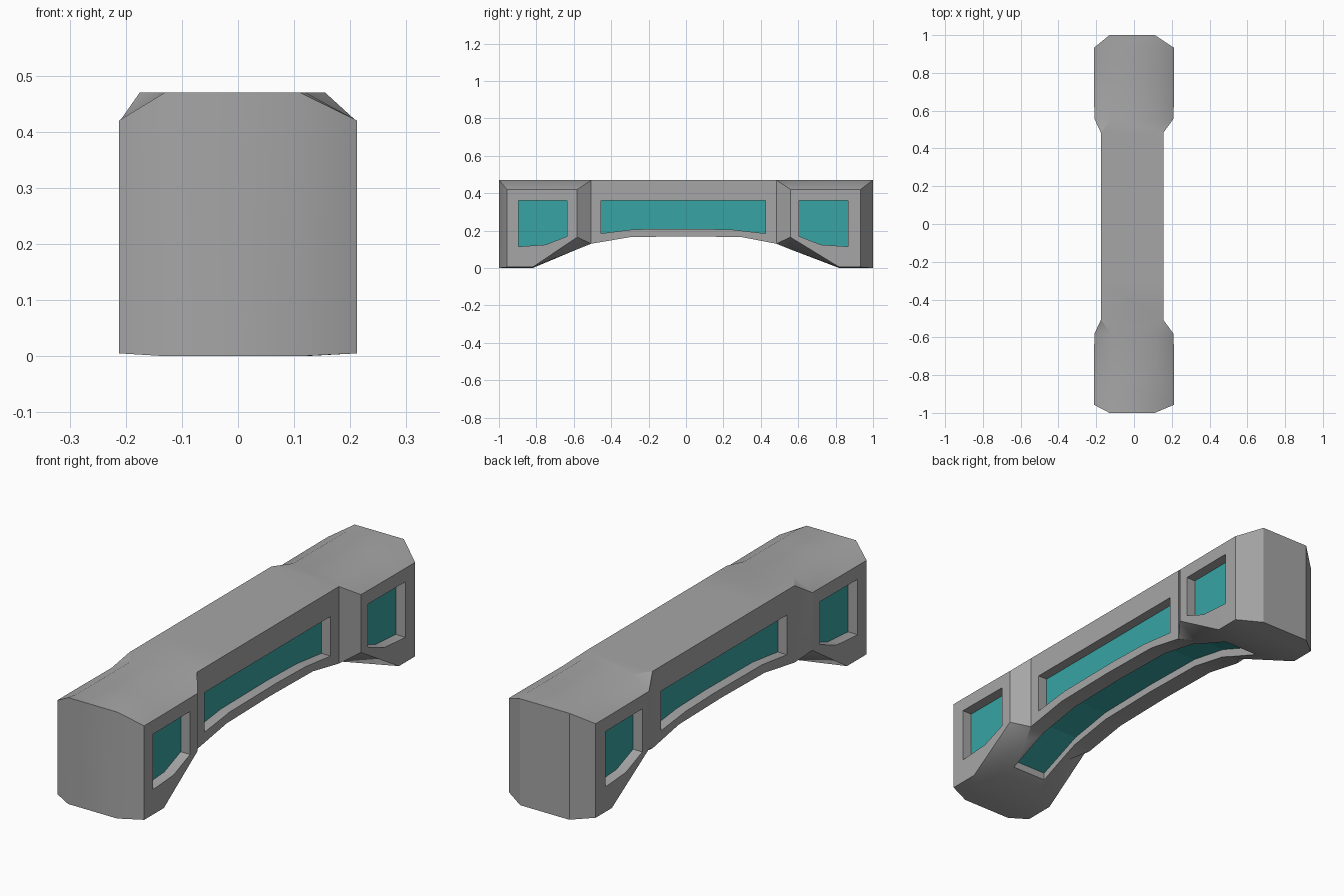
import bpy, bmesh

if "Cube" in bpy.data.objects:
    bpy.data.objects.remove(bpy.data.objects["Cube"], do_unlink=True)


def material(name, rgb):
    m = bpy.data.materials.new(name)
    m.use_nodes = True
    m.diffuse_color = (*rgb, 1)
    bsdf = m.node_tree.nodes["Principled BSDF"]
    bsdf.inputs["Base Color"].default_value = (*rgb, 1)
    bsdf.inputs["Roughness"].default_value = 0.7
    return m


GREY = material("grey metal", (0.38, 0.38, 0.38))
TEAL = material("teal panel", (0.04, 0.37, 0.37))
TOP, SHOULDER = 0.47, 0.42
DEPTH, PLATE = 0.045, 0.008


def finish(bm, name, mat):
    bmesh.ops.recalc_face_normals(bm, faces=bm.faces)
    mesh = bpy.data.meshes.new(name)
    bm.to_mesh(mesh)
    bm.free()
    obj = bpy.data.objects.new(name, mesh)
    bpy.context.collection.objects.link(obj)
    mesh.materials.append(mat)
    return obj


def prism(name, profile, x0, x1, mat):
    """Extrude a (y, z) outline from x0 to x1."""
    bm = bmesh.new()
    face = bm.faces.new([bm.verts.new((x0, y, z)) for y, z in profile])
    ext = bmesh.ops.extrude_face_region(bm, geom=[face])["geom"]
    verts = [v for v in ext if isinstance(v, bmesh.types.BMVert)]
    bmesh.ops.translate(bm, verts=verts, vec=(x1 - x0, 0, 0))
    return finish(bm, name, mat)


# Stations of one half: y, centre x, top half width, side half width,
# shoulder z, lower side z, underside half width, underside z
half = [
    (0.0, -0.01, 0.165, 0.165, TOP, 0.17, 0.165, 0.17),
    (0.3, -0.01, 0.165, 0.165, TOP, 0.165, 0.165, 0.165),
    (0.495, -0.01, 0.165, 0.165, TOP, 0.13, 0.165, 0.13),
    (0.57, 0.0, 0.12, 0.21, SHOULDER, 0.165, 0.12, 0.1),
    (0.82, 0.0, 0.12, 0.212, SHOULDER, 0.005, 0.12, 0.0),
    (0.945, 0.0, 0.12, 0.212, SHOULDER, 0.005, 0.12, 0.0),
    (1.0, -0.01, 0.12, 0.12, TOP, 0.0, 0.12, 0.0),
]


def mirrored(s):
    shift = 0.012 if 0.4 < s[0] < 0.6 or 0.9 < s[0] < 1 else 0
    return (-s[0] - shift, *s[1:]), (s[0] - shift, *s[1:])


stations = [mirrored(s)[0] for s in reversed(half[1:])] + [half[0]]
stations += [mirrored(s)[1] for s in half[1:]]

# Body: lofted octagonal sections with an arched underside
bm = bmesh.new()
rings = []
for y, cx, tw, sw, zs, zl, bw, zb in stations:
    right = [(tw, TOP), (sw, zs), (sw, zl), (bw, zb)]
    pts = right + [(-x, z) for x, z in reversed(right)]
    rings.append([bm.verts.new((cx + x, y, z)) for x, z in pts])
for a, b in zip(rings, rings[1:]):
    for i in range(8):
        j = (i + 1) % 8
        bm.faces.new((a[i], a[j], b[j], b[i]))
bm.faces.new(rings[0])
bm.faces.new(rings[-1])
bmesh.ops.remove_doubles(bm, verts=bm.verts, dist=0.0005)
bmesh.ops.dissolve_degenerate(bm, edges=bm.edges, dist=0.0001)
bmesh.ops.triangulate(bm, faces=bm.faces)
body = finish(bm, "body", GREY)

# Outlines of the recessed side panels
middle = [(-0.455, 0.36), (-0.455, 0.185), (-0.28, 0.207), (0.05, 0.21),
          (0.25, 0.205), (0.425, 0.185), (0.425, 0.36)]
front = [(-0.895, 0.36), (-0.895, 0.115), (-0.75, 0.125), (-0.635, 0.17), (-0.635, 0.36)]
rear = [(-y - 0.03, z) for y, z in front]

cutters = []
for side, sign in (("left", 1), ("right", -1)):
    for part, outline, cx, width in (("middle", middle, -0.01, 0.165),
                                     ("front", front, 0, 0.21),
                                     ("rear", rear, 0, 0.21)):
        floor = cx + sign * (width - DEPTH)
        back = floor - sign * PLATE
        name = f"{part}_{side}_panel"
        cutters.append(prism(name + "_cutter", outline, back + sign * 0.002, sign * 0.4, GREY))
        prism(name, outline, back, floor, TEAL)

# Recessed strip following the arch underneath
arch = [(-0.71, 0.045), (-0.5, 0.13), (-0.3, 0.165), (0, 0.17),
        (0.3, 0.165), (0.49, 0.13), (0.71, 0.045)]


def strip(low, high):
    return [(y, z + low) for y, z in arch] + [(y, z + high) for y, z in reversed(arch)]


cutters.append(prism("underside_cutter", strip(-0.1, 0.04), -0.09, 0.08, GREY))
prism("underside_panel", strip(0.034, 0.041), -0.09, 0.08, TEAL)

# Cut the recesses, then remove the cutters
bpy.ops.object.select_all(action="DESELECT")
bpy.context.view_layer.objects.active = body
body.select_set(True)
for c in cutters:
    c.hide_render = True
    mod = body.modifiers.new(c.name, "BOOLEAN")
    mod.operation = "DIFFERENCE"
    mod.solver = "EXACT"
    mod.object = c
    bpy.ops.object.modifier_apply(modifier=mod.name)
    bpy.data.objects.remove(c, do_unlink=True)
bpy.ops.object.shade_smooth_by_angle(angle=0.56)
